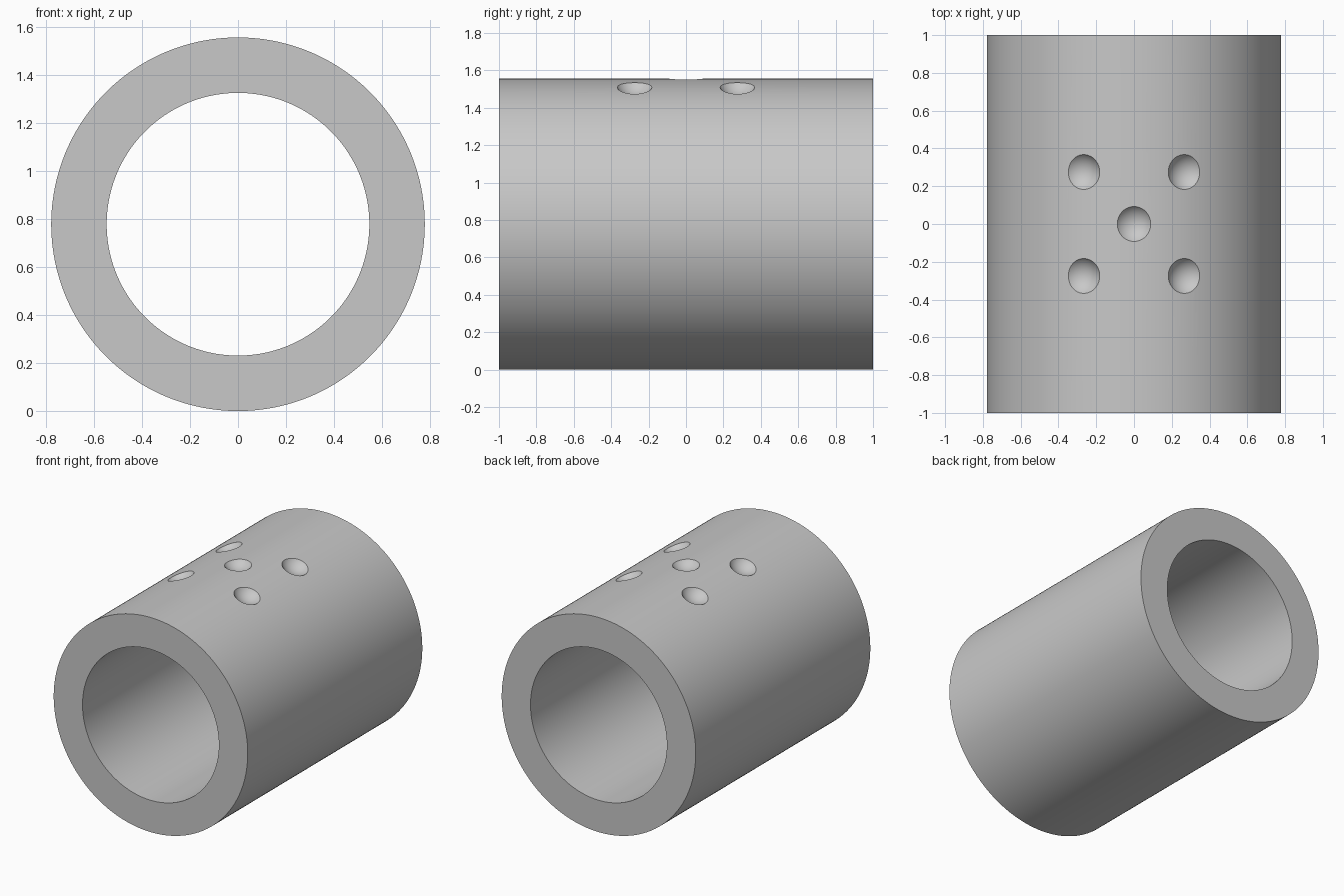
import bpy, bmesh
from math import radians, sin, cos, tau
from mathutils import Matrix, Vector

OUTER, BORE, HALF = 0.778, 0.547, 1.0
DIMPLE_R, DIMPLE_LIFT = 0.116, 0.07

default = bpy.data.objects.get("Cube")
if default:
    bpy.data.objects.remove(default, do_unlink=True)

grey = bpy.data.materials.new("plain grey")
grey.use_nodes = True
colour = (0.58, 0.58, 0.58, 1)
grey.diffuse_color = colour
grey.node_tree.nodes["Principled BSDF"].inputs["Base Color"].default_value = colour


def make_object(name, bm):
    bmesh.ops.recalc_face_normals(bm, faces=bm.faces)
    mesh = bpy.data.meshes.new(name)
    bm.to_mesh(mesh)
    bm.free()
    mesh.materials.append(grey)
    ob = bpy.data.objects.new(name, mesh)
    bpy.context.collection.objects.link(ob)
    return ob


# Tube: rectangular wall section spun about the y axis
bm = bmesh.new()
section = [(BORE, -HALF), (OUTER, -HALF), (OUTER, HALF), (BORE, HALF)]
verts = [bm.verts.new((r, y, OUTER)) for r, y in section]
edges = [bm.edges.new((verts[i], verts[(i + 1) % 4])) for i in range(4)]
bmesh.ops.spin(bm, geom=verts + edges, cent=(0, 0, OUTER), axis=(0, 1, 0),
               angle=tau, steps=192, use_merge=True)
bmesh.ops.remove_doubles(bm, verts=bm.verts, dist=1e-5)
tube = make_object("tube", bm)

# Dimple cutters: balls sunk radially into the top, one centre and four corners
bm = bmesh.new()
spots = [(0, 0)] + [(a, y) for a in (-20, 20) for y in (-0.275, 0.275)]
for degrees, y in spots:
    a = radians(degrees)
    reach = OUTER + DIMPLE_LIFT
    centre = Vector((reach * sin(a), y, OUTER + reach * cos(a)))
    bmesh.ops.create_uvsphere(bm, u_segments=48, v_segments=32, radius=DIMPLE_R,
                              matrix=Matrix.Translation(centre) @ Matrix.Rotation(a, 4, 'Y'))
cutter = make_object("dimple_cutters", bm)
cutter.hide_render = True

# Cut the dimples and drop the cutters
cut = tube.modifiers.new("dimples", 'BOOLEAN')
cut.operation = 'DIFFERENCE'
cut.solver = 'EXACT'
cut.object = cutter
bpy.ops.object.select_all(action='DESELECT')
bpy.context.view_layer.objects.active = tube
tube.select_set(True)
bpy.ops.object.modifier_apply(modifier=cut.name)
bpy.data.objects.remove(cutter, do_unlink=True)
bpy.ops.object.shade_smooth_by_angle(angle=radians(30))
